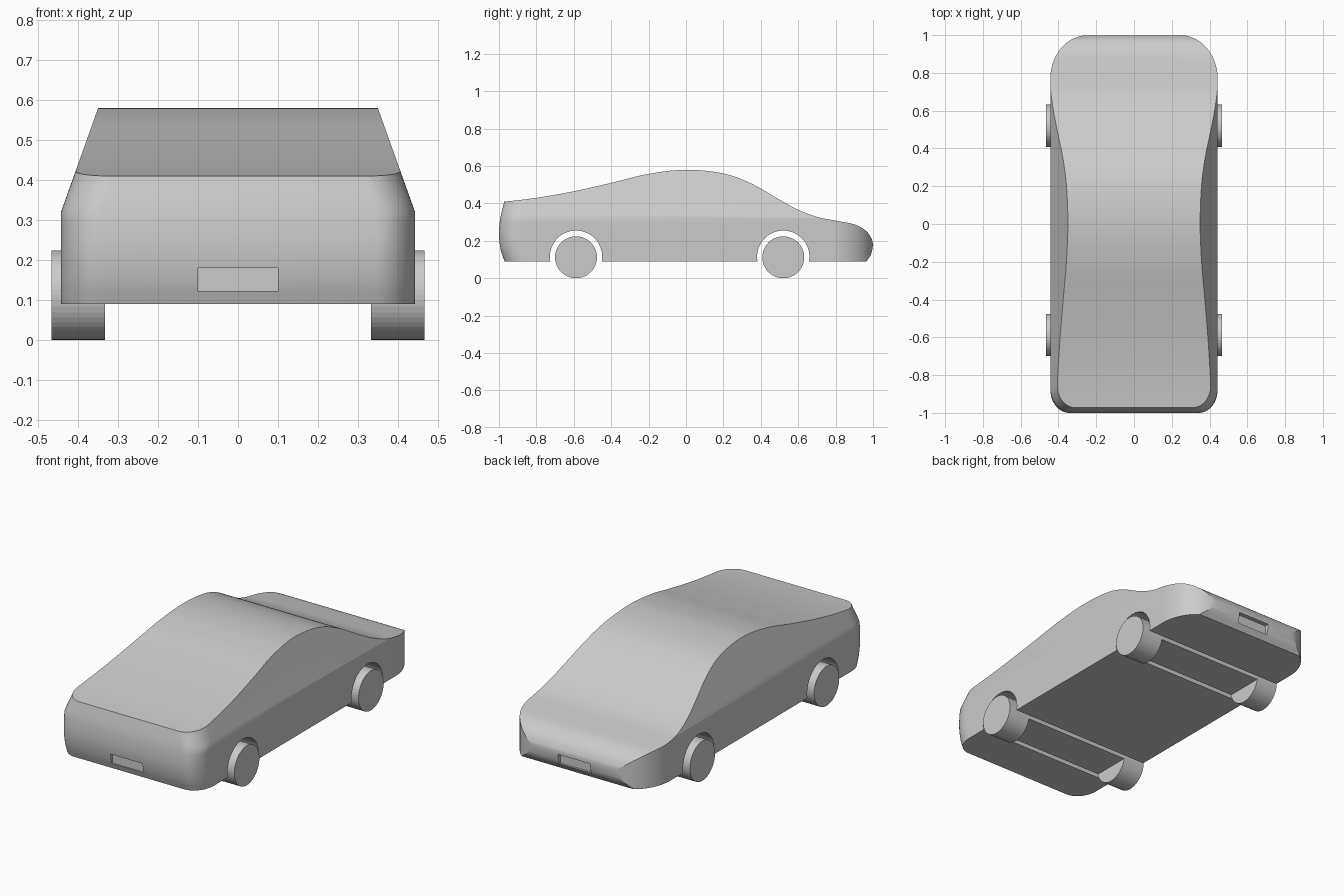
import bpy
import bmesh
from math import sin, cos, pi, radians
from mathutils import Vector

cube = bpy.data.objects.get("Cube")
if cube:
    bpy.data.objects.remove(cube)

paint = bpy.data.materials.new("plain grey")
paint.use_nodes = True
GREY = (0.6, 0.6, 0.6, 1)
paint.diffuse_color = GREY
paint.node_tree.nodes["Principled BSDF"].inputs["Base Color"].default_value = GREY


def loft(name, rings):
    """Closed solid through rings that share a point count."""
    bm = bmesh.new()
    loops = [[bm.verts.new(p) for p in ring] for ring in rings]
    n = len(loops[0])
    for a, b in zip(loops, loops[1:]):
        for i in range(n):
            j = (i + 1) % n
            bm.faces.new((a[i], a[j], b[j], b[i]))
    bm.faces.new(loops[0])
    bm.faces.new(loops[-1])
    bmesh.ops.recalc_face_normals(bm, faces=bm.faces[:])
    mesh = bpy.data.meshes.new(name)
    bm.to_mesh(mesh)
    bm.free()
    mesh.materials.append(paint)
    obj = bpy.data.objects.new(name, mesh)
    bpy.context.collection.objects.link(obj)
    return obj


def prism(name, outline, x0, x1):
    """Side outline of (y, z) points extruded across the width."""
    return loft(name, [[(x, y, z) for y, z in outline] for x in (x0, x1)])


def circle(y, z, r, n=48):
    return [(y + r * cos(2 * pi * i / n), z + r * sin(2 * pi * i / n)) for i in range(n)]


def smooth_path(points, steps=6):
    """Catmull-Rom curve through the points."""
    p = [Vector(q) for q in points]
    p = [2 * p[0] - p[1]] + p + [2 * p[-1] - p[-2]]
    out = []
    for a, b, c, d in zip(p, p[1:], p[2:], p[3:]):
        for k in range(steps):
            t = k / steps
            out.append(0.5 * (2 * b + (c - a) * t + (2 * a - 5 * b + 4 * c - d) * t * t
                              + (3 * b - a - 3 * c + d) * t ** 3))
    return [tuple(q) for q in out] + [tuple(points[-1])]


def boolean(obj, tool, operation):
    mod = obj.modifiers.new("cut", "BOOLEAN")
    mod.operation = operation
    mod.solver = "EXACT"
    mod.object = tool
    bpy.context.view_layer.objects.active = obj
    bpy.ops.object.modifier_apply(modifier=mod.name)
    bpy.data.objects.remove(tool)


def soften(obj, angle):
    bpy.ops.object.select_all(action="DESELECT")
    obj.select_set(True)
    bpy.context.view_layer.objects.active = obj
    bpy.ops.object.shade_smooth_by_angle(angle=radians(angle))


FLOOR, BELT, HALF = 0.09, 0.32, 0.443


def plan_ring(z, front):
    """Rounded plan outline at one height, narrowing above the belt line."""
    w = HALF - max(0, z - BELT) * 0.093 / 0.26
    half = []
    for i in range(13):
        a = pi / 2 * i / 12
        half.append((w - 0.1 + 0.1 * sin(a), front + 0.125 - 0.125 * cos(a)))
    for i in range(17):
        a = pi / 2 * i / 16
        half.append((w - 0.2 + 0.2 * cos(a), 0.77 + 0.23 * sin(a)))
    return [(x, y, z) for x, y in half] + [(-x, y, z) for x, y in reversed(half)]


# Body: plan loft with a bowed front, trimmed by the side silhouette
bow = smooth_path([(FLOOR, -0.97), (0.15, -0.99), (0.23, -1.0), (BELT, -0.993), (0.41, -0.972)], 4)
body = loft("car_body", [plan_ring(z, f) for z, f in bow] + [plan_ring(0.65, -0.972)])
roofline = smooth_path([(-1.05, 0.408), (-0.97, 0.41), (-0.8, 0.43), (-0.6, 0.465), (-0.4, 0.51),
                        (-0.2, 0.558), (0, 0.58), (0.2, 0.56), (0.35, 0.506), (0.5, 0.42),
                        (0.6, 0.366), (0.7, 0.328), (0.8, 0.308), (0.9, 0.288), (0.96, 0.255),
                        (0.99, 0.215), (0.999, 0.18), (0.99, 0.13), (0.965, FLOOR)])
side = prism("side_trim", roofline + [(0.96, 0.05), (-1.05, 0.05)], -0.6, 0.6)
boolean(body, side, "INTERSECT")

# Licence plate recesses at both ends
for y0, y1 in ((-1.1, -0.975), (0.975, 1.1)):
    box = prism("plate_trim", [(y0, 0.122), (y1, 0.122), (y1, 0.18), (y0, 0.18)], -0.1, 0.1)
    boolean(body, box, "DIFFERENCE")

# Wheel arches, axle housings and wheels
RADIUS = 0.112
for end, y in (("front", -0.588), ("rear", 0.52)):
    boolean(body, prism("arch_trim", circle(y, 0.115, 0.14), -0.6, 0.6), "DIFFERENCE")
    core = [(py, max(pz, FLOOR)) for py, pz in circle(y, RADIUS, RADIUS) if pz > FLOOR - 0.008]
    soften(prism(end + "_axle_housing", core, -0.335, 0.335), 30)
    for label, s in (("left", 1), ("right", -1)):
        wheel = prism(f"{end}_{label}_wheel", circle(y, RADIUS, RADIUS), s * 0.333, s * 0.467)
        soften(wheel, 5)
soften(body, 20)
